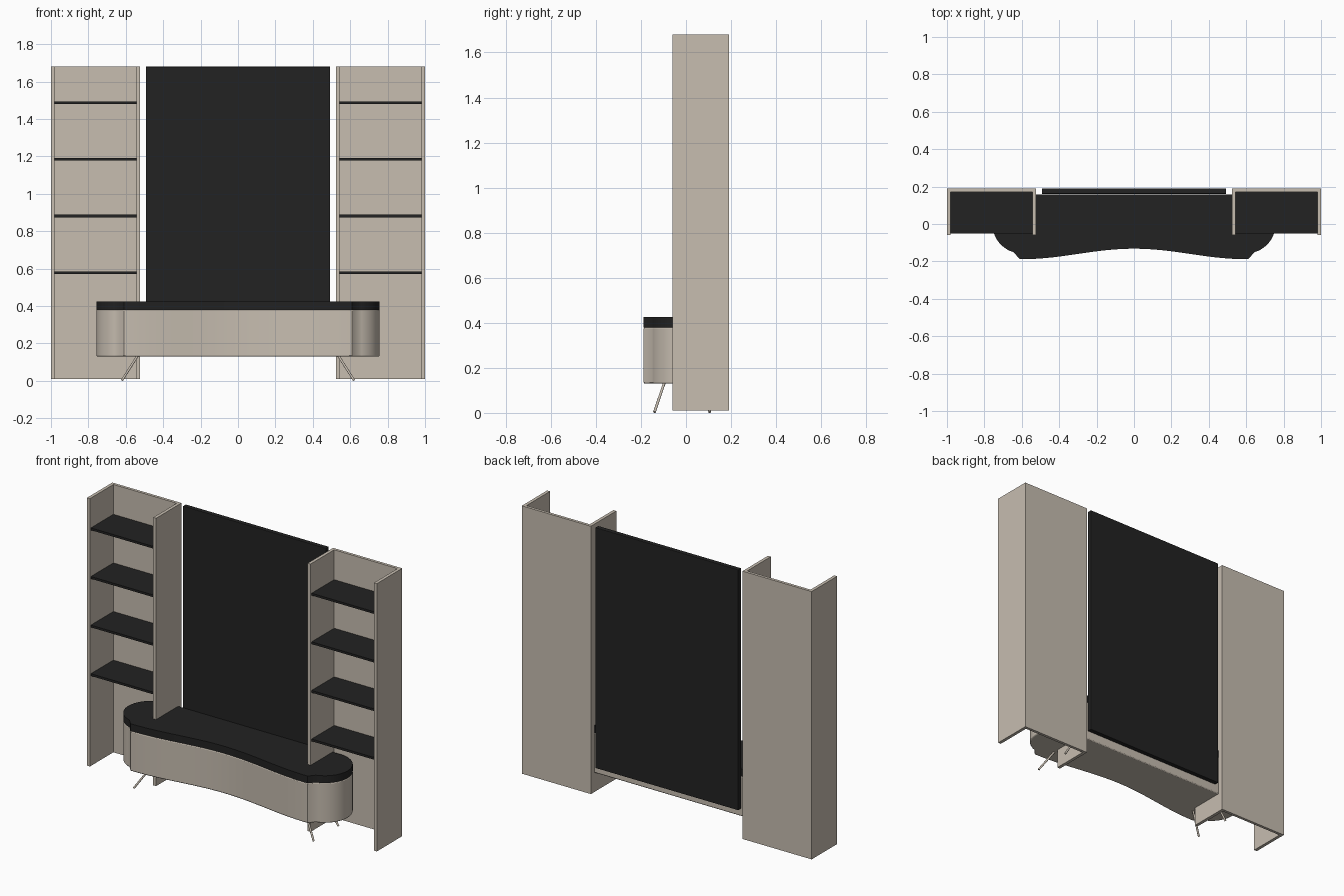
import bpy, bmesh, math
from mathutils import Vector

if "Cube" in bpy.data.objects:
    bpy.data.objects.remove(bpy.data.objects["Cube"])


def material(name, rgb):
    m = bpy.data.materials.new(name)
    m.diffuse_color = (*rgb, 1)
    m.use_nodes = True
    m.node_tree.nodes["Principled BSDF"].inputs["Base Color"].default_value = m.diffuse_color
    return m


BEIGE = material("warm_beige", (0.57, 0.51, 0.435))
BLACK = material("matte_black", (0.016, 0.016, 0.016))


def finish(name, bm, mat, bevel=0.0, smooth=False):
    bmesh.ops.recalc_face_normals(bm, faces=bm.faces)
    me = bpy.data.meshes.new(name)
    bm.to_mesh(me)
    bm.free()
    ob = bpy.data.objects.new(name, me)
    bpy.context.collection.objects.link(ob)
    me.materials.append(mat)
    if bevel:
        b = ob.modifiers.new("soft_edge", 'BEVEL')
        b.width, b.segments, b.limit_method = bevel, 2, 'ANGLE'
        b.angle_limit = math.radians(60)
    if smooth:
        bpy.ops.object.select_all(action='DESELECT')
        ob.select_set(True)
        bpy.context.view_layer.objects.active = ob
        bpy.ops.object.shade_smooth_by_angle(angle=math.radians(30))
    return ob


def prism(name, outline, z0, z1, mat, **kw):
    bm = bmesh.new()
    f = bm.faces.new([bm.verts.new((x, y, z0)) for x, y in outline])
    ext = bmesh.ops.extrude_face_region(bm, geom=[f])
    verts = [g for g in ext["geom"] if isinstance(g, bmesh.types.BMVert)]
    bmesh.ops.translate(bm, verts=verts, vec=(0, 0, z1 - z0))
    return finish(name, bm, mat, **kw)


def box(name, x0, x1, y0, y1, z0, z1, mat, **kw):
    return prism(name, [(x0, y0), (x1, y0), (x1, y1), (x0, y1)], z0, z1, mat, **kw)


def rod(name, a, b, r, mat):
    a, b = Vector(a), Vector(b)
    bm = bmesh.new()
    bmesh.ops.create_cone(bm, cap_ends=True, segments=16, radius1=r, radius2=r,
                          depth=(b - a).length)
    bm.transform((b - a).to_track_quat('Z', 'Y').to_matrix().to_4x4())
    bmesh.ops.translate(bm, verts=bm.verts, vec=(a + b) / 2)
    return finish(name, bm, mat, smooth=True)


# Cabinet outline: wavy front, small corner step, round ends, straight back
def cabinet_outline():
    right = []
    for i in range(25):
        x = 0.61 * i / 24
        right.append((x, -0.16 + 0.028 * math.cos(math.pi * x / 0.6)))
    right += [(0.618, -0.18)]
    for i in range(25):
        a = math.radians(-74 + 164 * i / 24)
        right.append((0.6 + 0.157 * math.cos(a), 0.157 * math.sin(a)))
    left = [(-x, y) for x, y in reversed(right[1:])]
    return right + left


outline = cabinet_outline()
prism("cabinet_body", outline, 0.13, 0.38, BEIGE, bevel=0.006, smooth=True)
prism("cabinet_top", outline, 0.38, 0.425, BLACK, smooth=True)

# Back panel between the towers
box("back_panel", -0.493, 0.493, 0.161, 0.19, 0.18, 1.68, BLACK, bevel=0.003)

for s, side in ((-1, "left"), (1, "right")):
    # Open shelf tower: U-shaped shell of back and two sides
    shell = [(1.0, -0.06), (1.0, 0.19), (0.523, 0.19), (0.523, -0.06),
             (0.543, -0.06), (0.543, 0.172), (0.98, 0.172), (0.98, -0.06)]
    prism(side + "_tower", [(s * x, y) for x, y in shell], 0.01, 1.68, BEIGE)
    # Shelves
    for i in range(4):
        z = 0.578 + 0.303 * i
        xs = sorted((s * 0.543, s * 0.98))
        box(f"{side}_shelf_{i + 1}", *xs, -0.05, 0.172, z - 0.007, z + 0.007, BLACK)
    # Splayed legs
    for t, end in ((-1, "front"), (1, "back")):
        rod(f"{side}_{end}_leg", (s * 0.535, t * 0.095, 0.137),
            (s * 0.62, t * 0.14 if t < 0 else 0.105, 0.003), 0.006, BEIGE)
